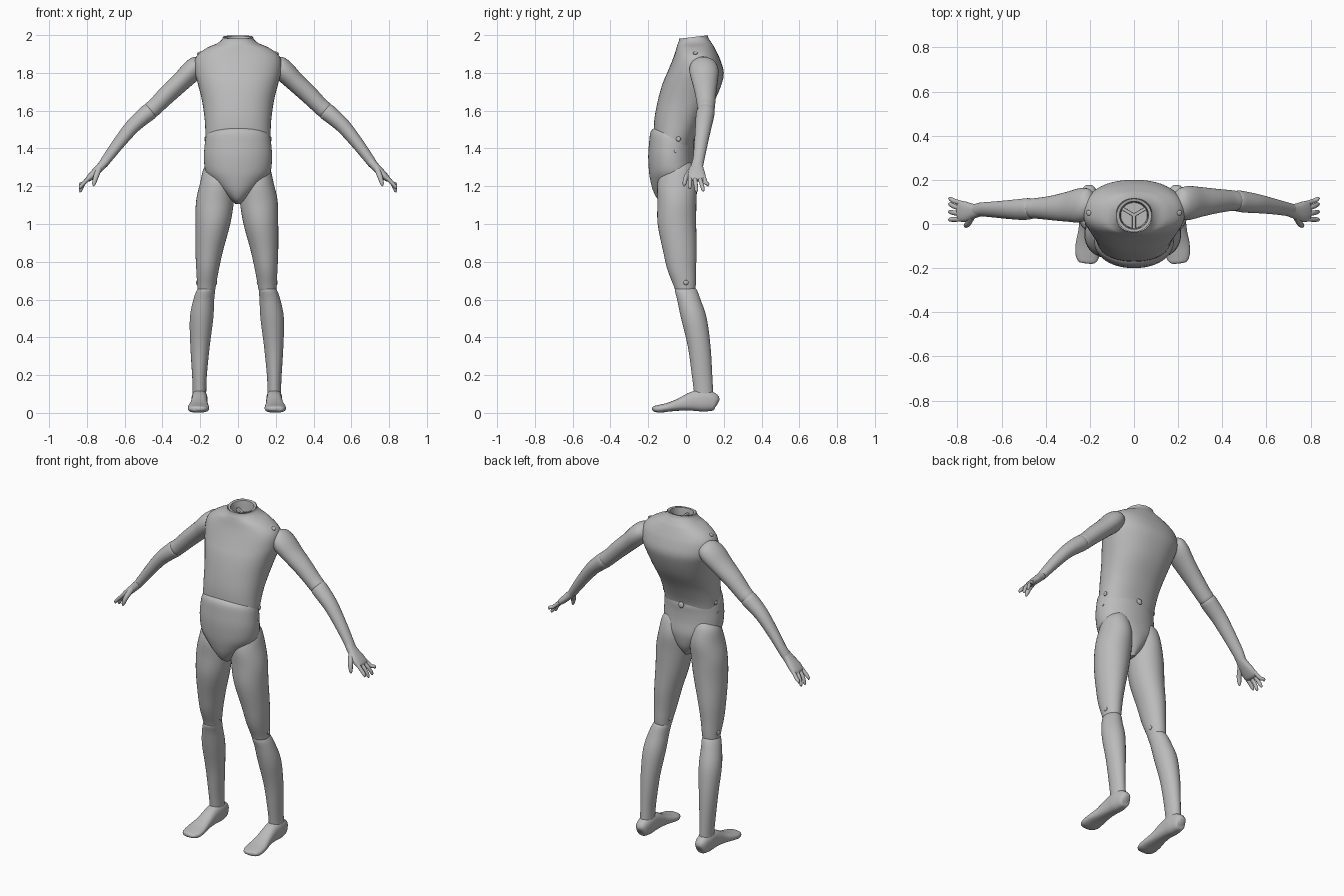
import bpy, bmesh, math
from mathutils import Vector

if "Cube" in bpy.data.objects:
    bpy.data.objects.remove(bpy.data.objects["Cube"])

grey = bpy.data.materials.new("matte_grey")
grey.use_nodes = True
tone = (0.5, 0.5, 0.5, 1)
grey.diffuse_color = tone
grey.node_tree.nodes["Principled BSDF"].inputs["Base Color"].default_value = tone

X, Y, Z = Vector((1, 0, 0)), Vector((0, 1, 0)), Vector((0, 0, 1))


def finish(bm, name):
    bmesh.ops.recalc_face_normals(bm, faces=bm.faces)
    mesh = bpy.data.meshes.new(name)
    bm.to_mesh(mesh)
    bm.free()
    mesh.materials.append(grey)
    ob = bpy.data.objects.new(name, mesh)
    bpy.context.collection.objects.link(ob)
    bpy.ops.object.select_all(action="DESELECT")
    ob.select_set(True)
    bpy.context.view_layer.objects.active = ob
    bpy.ops.object.shade_smooth_by_angle(angle=math.radians(45))
    return ob


def spline(rows, steps):
    """Smooth interpolation through rows of numbers."""
    out = []
    for i in range(len(rows) - 1):
        a, b, c, d = (rows[max(0, min(len(rows) - 1, i + k))] for k in (-1, 0, 1, 2))
        for j in range(steps):
            t = j / steps
            out.append([q + t / 2 * (r - p + t * (2 * p - 5 * q + 4 * r - s + t * (3 * (q - r) + s - p)))
                        for p, q, r, s in zip(a, b, c, d)])
    return out + [list(rows[-1])]


def loft(name, rows, ref=X, axis=None, power=2, segs=28, steps=4, caps=(True, True), warp=None):
    """Skin oval sections: each row is x, y, z, radius along ref, other radius."""
    rows = spline(rows, steps)
    bm = bmesh.new()
    rings = []
    for i, row in enumerate(rows):
        centre = Vector(row[:3])
        ahead, behind = rows[min(i + 1, len(rows) - 1)], rows[max(i - 1, 0)]
        t = axis or (Vector(ahead[:3]) - Vector(behind[:3])).normalized()
        u = (ref - t * ref.dot(t)).normalized()
        v = t.cross(u)
        ring = []
        for k in range(segs):
            a = math.tau * k / segs
            c, s = math.cos(a), math.sin(a)
            p = centre + u * math.copysign(abs(c) ** (2 / power), c) * row[3] \
                + v * math.copysign(abs(s) ** (2 / power), s) * row[4]
            ring.append(bm.verts.new(warp(p) if warp else p))
        rings.append(ring)
    for r0, r1 in zip(rings, rings[1:]):
        for k in range(segs):
            n = (k + 1) % segs
            bm.faces.new((r0[k], r0[n], r1[n], r1[k]))
    for flag, ring in zip(caps, (rings[0], rings[-1])):
        if flag:
            bm.faces.new(ring)
    return finish(bm, name)


def button(name, place, direction, radius=0.013):
    """Small domed joint pin."""
    bm = bmesh.new()
    bmesh.ops.create_uvsphere(bm, u_segments=16, v_segments=8, radius=radius)
    ob = finish(bm, name)
    ob.scale.z = 0.45
    ob.rotation_euler = Vector(direction).to_track_quat("Z", "Y").to_euler()
    ob.location = place


def body(sections):
    """Turn height, half width, front and back into loft rows."""
    return [(0, (f + b) / 2, z, w, (b - f) / 2) for z, w, f, b in sections]


# Torso, with the neck rim tipped forward
def tip_neck(p):
    k = max(0, min(1, (p.z - 1.93) / 0.06))
    return p + Z * k * 0.12 * (p.y - 0.04)


loft("torso", body([
    (1.38, .165, -.165, .03), (1.45, .171, -.17, .045), (1.55, .176, -.168, .09),
    (1.65, .19, -.15, .15), (1.74, .212, -.125, .188), (1.80, .228, -.1, .2),
    (1.86, .23, -.075, .185), (1.90, .21, -.06, .168), (1.935, .16, -.05, .15),
    (1.955, .112, -.045, .135), (1.975, .086, -.038, .12), (1.99, .08, -.036, .115)]),
    axis=Z, power=2.25, segs=48, caps=(True, False), warp=tip_neck)
loft("neck_socket", body([
    (1.99, .08, -.036, .115), (1.988, .066, -.024, .103), (1.96, .062, -.02, .1),
    (1.92, .06, -.018, .097)]),
    axis=Z, segs=32, steps=1, caps=(False, True), warp=tip_neck)
for i in range(3):
    a = math.radians(30 + 120 * i)
    d = Vector((math.cos(a), math.sin(a), 0))
    hub = Vector((0, .04, 1.945))
    loft("neck_spoke", [(*hub, .008, .012), (*(hub + d * .06), .008, .012)],
         ref=Z.cross(d), power=6, segs=12, steps=1)


# Pelvis, its upper edge rising toward the belly
def raise_front(p):
    return p - Z * max(0, p.z - 1.2) * (p.y + .08)


loft("pelvis", body([
    (1.105, .012, -.11, 0), (1.13, .042, -.148, .02), (1.17, .085, -.172, .04),
    (1.22, .132, -.187, .05), (1.27, .17, -.196, .052), (1.34, .18, -.2, .043),
    (1.40, .178, -.196, .04), (1.46, .17, -.187, .04), (1.49, .15, -.16, .02)]),
    axis=Z, power=2.1, segs=48, warp=raise_front)
button("back_pin", (0, .047, 1.425), (0, 1, .1), .018)

for side, label in ((1, "left"), (-1, "right")):
    def arm(p):
        # One elbow sits a little further forward
        bend = math.sin(math.pi * max(0, min(1, (p.x - .2) / .5)))
        shift = -.035 * bend if side < 0 else 0
        return Vector((side * p.x, p.y + shift, p.z))

    def leg(p):
        return Vector((side * p.x - .006, p.y, max(p.z, 0)))

    # Arm
    loft(label + "_upper_arm", [
        (.19, .085, 1.865, .03, .03), (.21, .088, 1.845, .066, .05), (.245, .095, 1.81, .077, .057),
        (.30, .1, 1.755, .068, .052), (.37, .104, 1.69, .056, .049), (.43, .106, 1.63, .048, .045),
        (.465, .105, 1.598, .043, .043), (.485, .103, 1.578, .02, .02)], ref=Y, warp=arm)
    loft(label + "_forearm", [
        (.45, .105, 1.61, .03, .03), (.465, .105, 1.598, .046, .045), (.5, .1, 1.57, .048, .044),
        (.56, .092, 1.515, .043, .039), (.63, .08, 1.43, .036, .033), (.69, .068, 1.35, .031, .027),
        (.715, .062, 1.315, .03, .024)], ref=Y, warp=arm)
    button(label + "_shoulder_pin", (side * .205, .05, 1.905), (side * .5, -.2, 1))
    button(label + "_elbow_pin", arm(Vector((.472, .107, 1.64))), (side, 0, 1))

    # Hand
    loft(label + "_palm", [
        (.70, .062, 1.335, .027, .022), (.73, .058, 1.30, .034, .022), (.765, .056, 1.265, .046, .02),
        (.79, .058, 1.24, .045, .016), (.80, .058, 1.23, .03, .007)], ref=Y, power=2.4, warp=arm)
    for i, (tip_y, tip_z) in enumerate(((.02, 1.185), (.055, 1.168), (.09, 1.172), (.115, 1.2))):
        base_y = .022 + .024 * i
        loft(label + "_finger", [
            (.782, base_y, 1.25, .011, .011), (.815, (base_y + tip_y) / 2, 1.218, .011, .01),
            (.833, tip_y, tip_z + .012, .009, .009), (.836, tip_y, tip_z, .003, .003)],
            ref=Y, segs=12, warp=arm)
    loft(label + "_thumb", [
        (.735, .035, 1.295, .016, .016), (.752, .002, 1.25, .014, .013),
        (.762, -.008, 1.215, .01, .01), (.765, -.01, 1.2, .003, .003)], segs=12, warp=arm)

    # Leg
    loft(label + "_thigh", [
        (.10, -.03, 1.34, .03, .04), (.103, -.04, 1.30, .07, .078), (.104, -.046, 1.22, .09, .104),
        (.116, -.048, 1.12, .1, .103), (.127, -.048, 1.0, .092, .102), (.146, -.033, .86, .073, .089),
        (.155, -.023, .76, .06, .076), (.16, -.008, .68, .05, .06), (.162, -.003, .645, .044, .05),
        (.165, .005, .62, .02, .025)], axis=Z, segs=36, warp=leg)
    loft(label + "_calf", [
        (.163, -.003, .675, .025, .03), (.163, -.002, .655, .046, .057), (.175, .015, .60, .055, .062),
        (.187, .042, .5, .062, .068), (.195, .07, .35, .051, .06), (.198, .085, .2, .039, .054),
        (.198, .092, .12, .036, .051), (.198, .095, .07, .036, .05)], axis=Z, segs=36, warp=leg)
    loft(label + "_foot", [
        (.198, .168, .05, .012, .015), (.198, .155, .055, .032, .043), (.198, .1, .065, .042, .058),
        (.198, .04, .062, .042, .052), (.2, -.03, .045, .046, .034), (.203, -.09, .031, .055, .024),
        (.203, -.14, .022, .055, .021), (.2, -.17, .022, .04, .014), (.2, -.18, .022, .015, .006)],
        power=2.5, warp=leg)
    button(label + "_knee_pin", leg(Vector((.21, 0, .69))), (side, 0, 0))
    button(label + "_inner_knee_pin", leg(Vector((.111, 0, .69))), (-side, 0, 0))
    button(label + "_waist_pin", (side * .172, -.04, 1.45), (side, 0, 0))
    button(label + "_hip_pin", (side * .177, -.055, 1.385), (side, 0, 0), .008)
